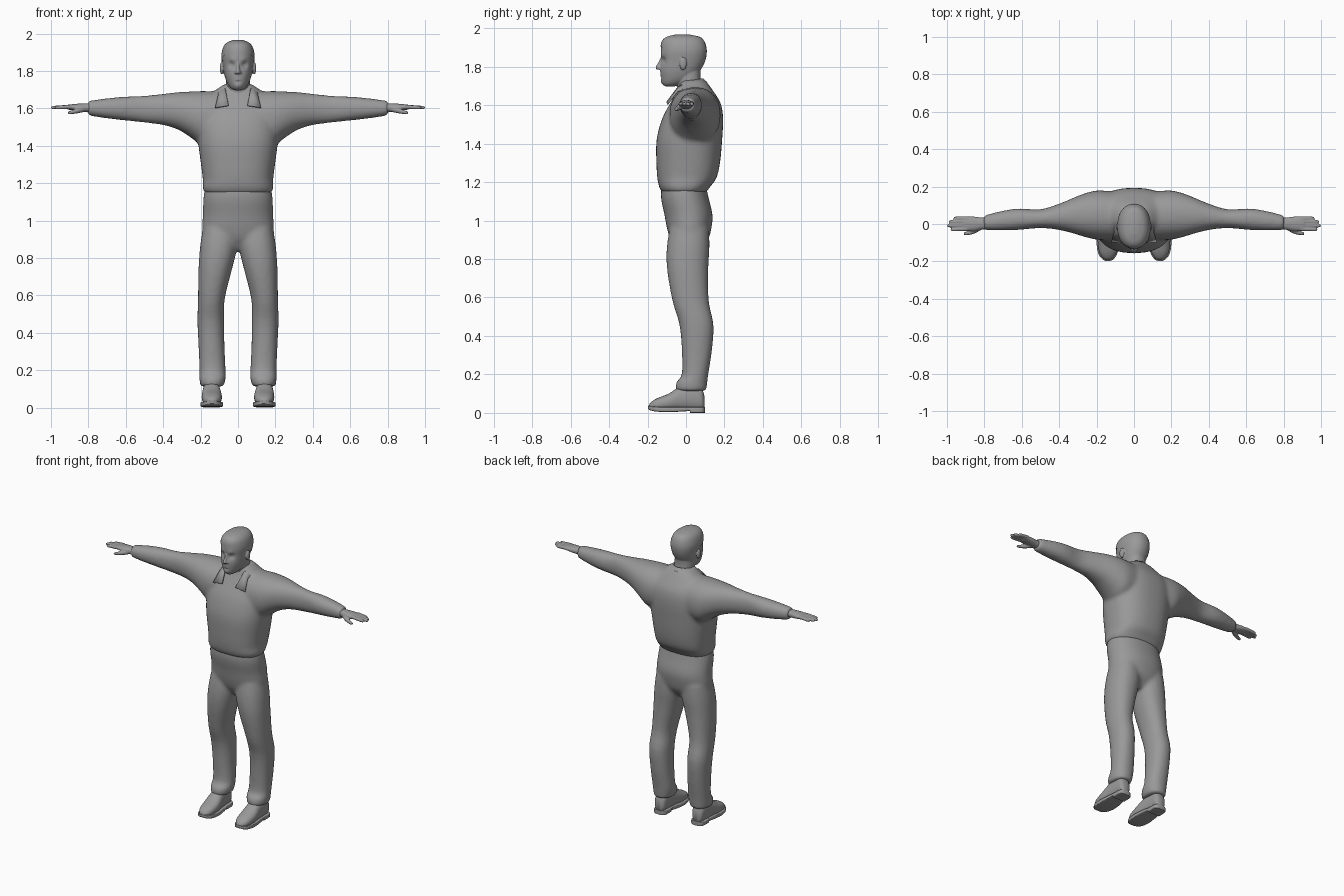
import bpy, bmesh, math
from mathutils import Vector

grey = bpy.data.materials.new("dark_grey")
grey.diffuse_color = (.32, .32, .32, 1)


def spline(p, t):
    """Catmull-Rom through the ring table p at parameter t."""
    i = min(int(t), len(p) - 2)
    f = t - i
    q = [p[max(0, min(len(p) - 1, i + k))] for k in (-1, 0, 1, 2)]
    return [0.5 * (2 * b + (c - a) * f + (2 * a - 5 * b + 4 * c - d) * f * f
                   + (3 * b - a - 3 * c + d) * f ** 3) for a, b, c, d in zip(*q)]


def loft(bm, axis, rings, n=32, steps=4, power=2.2, mirror=1):
    """Skin rings (position, a0, a1, b0, b1) along an axis; a, b are the next axes cyclically."""
    loops = []
    for s in range((len(rings) - 1) * steps + 1):
        pos, a0, a1, b0, b1 = spline(rings, s / steps)
        loop = []
        for k in range(n):
            ang = 2 * math.pi * k / n
            c, d = math.cos(ang), math.sin(ang)
            v = Vector((0, 0, 0))
            v[axis] = pos
            v[(axis + 1) % 3] = (a0 + a1) / 2 + (a1 - a0) / 2 * math.copysign(abs(c) ** (2 / power), c)
            v[(axis + 2) % 3] = (b0 + b1) / 2 + (b1 - b0) / 2 * math.copysign(abs(d) ** (2 / power), d)
            v.x *= mirror
            loop.append(bm.verts.new(v))
        loops.append(loop)
    for p, q in zip(loops, loops[1:]):
        for k in range(n):
            bm.faces.new((p[k], p[(k + 1) % n], q[(k + 1) % n], q[k]))
    bm.faces.new(loops[0])
    bm.faces.new(loops[-1])


def round_rings(rows):
    """Rows (z, half width, front y, back y) to symmetric rings."""
    return [(z, -w, w, f, b) for z, w, f, b in rows]


def ball(bm, centre, size):
    r = bmesh.ops.create_uvsphere(bm, u_segments=20, v_segments=12, radius=1)
    for v in r["verts"]:
        v.co = Vector([c + s * x for c, s, x in zip(centre, size, v.co)])


def push(bm, centre, radius, offset):
    """Soft sculpting brush."""
    for v in bm.verts:
        v.co += Vector(offset) * math.exp(-((v.co - Vector(centre)).length / radius) ** 2)


def finish(name, bm, voxel=0, smooth=0, angle=40):
    bmesh.ops.recalc_face_normals(bm, faces=bm.faces)
    me = bpy.data.meshes.new(name)
    bm.to_mesh(me)
    bm.free()
    me.materials.append(grey)
    ob = bpy.data.objects.new(name, me)
    bpy.context.collection.objects.link(ob)
    if voxel:  # weld the lofts into one skin
        m = ob.modifiers.new("weld", "REMESH")
        m.mode, m.voxel_size, m.use_smooth_shade = "VOXEL", voxel, True
        m = ob.modifiers.new("soften", "SMOOTH")
        m.factor, m.iterations = 0.5, smooth
    else:
        bpy.context.view_layer.objects.active = ob
        ob.select_set(True)
        bpy.ops.object.shade_smooth_by_angle(angle=math.radians(angle))
        ob.select_set(False)
    return ob


# Jacket: torso with blended sleeves
torso = [(1.145, .176, -.124, .105), (1.175, .19, -.14, .125), (1.22, .188, -.149, .158),
         (1.3, .198, -.154, .177), (1.42, .213, -.153, .188), (1.53, .217, -.124, .193),
         (1.61, .2, -.082, .18), (1.68, .14, -.045, .137), (1.73, .075, -.03, .1)]
sleeve = [(.08, -.085, .17, 1.42, 1.69), (.19, -.085, .18, 1.405, 1.693), (.26, -.07, .165, 1.45, 1.69),
          (.32, -.052, .142, 1.486, 1.687), (.4, -.032, .109, 1.511, 1.678), (.5, -.022, .079, 1.524, 1.668),
          (.62, -.032, .083, 1.537, 1.662), (.72, -.035, .067, 1.549, 1.652), (.803, -.033, .046, 1.562, 1.64)]
bm = bmesh.new()
loft(bm, 2, round_rings(torso), n=48, power=2.4)
for s in (1, -1):
    loft(bm, 0, sleeve, mirror=s)
    push(bm, (s * .2, .15, 1.2), .06, (0, .01, -.01))
finish("jacket", bm, .01, 14)

# Trousers: hips with two legs
hips = [(.84, .16, -.04, .07), (.9, .185, -.08, .115), (.96, .192, -.099, .132), (1.03, .188, -.112, .138),
        (1.12, .185, -.13, .117), (1.2, .172, -.125, .1)]
leg = [(.113, .076, .202, -.054, .107), (.16, .065, .207, -.05, .111), (.2, .066, .206, -.022, .116),
       (.33, .072, .211, -.022, .136), (.46, .074, .217, -.035, .143), (.58, .071, .214, -.07, .119),
       (.74, .032, .211, -.098, .116), (.86, .004, .203, -.1, .122), (.96, 0, .188, -.085, .12)]
bm = bmesh.new()
loft(bm, 2, round_rings(hips), n=48)
for s in (1, -1):
    loft(bm, 2, leg, mirror=s)
finish("trousers", bm, .01, 12)

# Head and neck: lofted skull with sculpted face
skull = [(1.697, .02, -.108, -.06), (1.712, .042, -.122, -.01), (1.74, .06, -.13, .045),
         (1.78, .073, -.134, .075), (1.83, .081, -.13, .098), (1.88, .085, -.131, .105),
         (1.925, .074, -.124, .094), (1.95, .052, -.1, .07), (1.962, .02, -.055, .02)]
bm = bmesh.new()
loft(bm, 2, round_rings(skull), n=56, steps=8)
push(bm, (0, -.13, 1.722), .02, (0, -.006, 0))
push(bm, (0, -.13, 1.742), .012, (0, .006, 0))
for s in (1, -1):
    push(bm, (s * .035, -.12, 1.833), .018, (0, .013, 0))
    push(bm, (s * .03, -.125, 1.858), .016, (0, -.004, 0))
    ball(bm, (s * .034, -.099, 1.832), (.014, .013, .01))
    ball(bm, (s * .087, -.015, 1.815), (.011, .019, .033))
    ball(bm, (s * .011, -.134, 1.792), (.009, .012, .008))
loft(bm, 2, [(1.785, -.011, .011, -.154, -.12), (1.797, -.012, .012, -.158, -.12),
             (1.825, -.008, .008, -.143, -.11), (1.85, -.007, .007, -.131, -.1)], n=16)
for z in (1.754, 1.765):
    ball(bm, (0, -.123, z), (.024, .012, .006))
loft(bm, 2, round_rings([(1.64, .075, -.045, .1), (1.7, .065, -.045, .083),
                         (1.75, .063, -.055, .075), (1.8, .06, -.06, .078)]))
finish("head", bm, .004, 4)

# Hair: swollen skull cut along the hairline
bm = bmesh.new()
loft(bm, 2, round_rings([(z + .004, w + .004, f - .003, b + .003) for z, w, f, b in skull[2:]]), n=56, steps=6)
bmesh.ops.bisect_plane(bm, geom=bm.verts[:] + bm.edges[:] + bm.faces[:], plane_co=(0, 0, 1.84),
                       plane_no=(0, .5, 1), clear_inner=True)
finish("hair", bm)

# Hands: palm, four fingers and a thumb
for s, side in ((1, "left"), (-1, "right")):
    bm = bmesh.new()
    loft(bm, 0, [(.76, -.026, .034, 1.575, 1.628), (.81, -.03, .034, 1.58, 1.627),
                 (.86, -.038, .04, 1.586, 1.625), (.91, -.034, .04, 1.594, 1.62)], mirror=s)
    for y0, y1, tip in ((-.026, -.03, .98), (-.006, -.009, 1.0), (.013, .012, .99), (.031, .03, .965)):
        rows = []
        for f, r in ((0, .011), (.5, .0105), (.9, .009), (1, .003)):
            y = y0 + (y1 - y0) * f
            z = 1.609 - .005 * f
            rows.append((.89 + (tip - .89) * f, y - r, y + r, z - r, z + r))
        loft(bm, 0, rows, n=14, mirror=s)
    loft(bm, 0, [(.815, -.03, .005, 1.583, 1.612), (.85, -.05, -.018, 1.575, 1.603),
                 (.885, -.059, -.036, 1.57, 1.592), (.908, -.06, -.044, 1.569, 1.583)], n=16, mirror=s)
    finish(side + "_hand", bm, .004, 3)

# Shoes: rounded upper on a flat sole and heel
upper = [(-.192, .026, .04, .128, .15), (-.182, .015, .056, .112, .167), (-.15, .012, .076, .093, .186),
         (-.09, .012, .1, .086, .194), (-.03, .012, .137, .093, .19), (.04, .012, .15, .1, .186),
         (.08, .012, .13, .105, .181), (.095, .02, .09, .12, .165)]
sole = [(-.198, .022, .038, .128, .15), (-.187, .014, .035, .108, .171), (-.155, .007, .032, .088, .192),
        (-.1, .004, .03, .079, .2), (-.04, .006, .03, .083, .196), (.02, .01, .03, .094, .19)]
heel = [(.02, 0, .03, .095, .19), (.08, 0, .03, .097, .187), (.098, 0, .03, .118, .168)]
for s, side in ((1, "left"), (-1, "right")):
    bm = bmesh.new()
    loft(bm, 1, upper, mirror=s, power=2.3)
    finish(side + "_shoe_upper", bm, angle=60)
    bm = bmesh.new()
    loft(bm, 1, sole, power=8, mirror=s)
    loft(bm, 1, heel, power=8, mirror=s)
    finish(side + "_shoe_sole", bm)

# Collar: strip folded around the neck, ending in two open points
inner = [(0, .088, 1.735), (.045, .073, 1.735), (.068, .02, 1.725), (.066, -.04, 1.695), (.05, -.1, 1.615)]
outer = [(0, .11, 1.716), (.07, .09, 1.71), (.108, .03, 1.697), (.106, -.045, 1.67), (.122, -.096, 1.603)]
bm = bmesh.new()
for s in (1, -1):
    a, b = [[bm.verts.new((s * x, y, z)) for x, y, z in row] for row in (inner, outer)]
    for k in range(4):
        bm.faces.new((a[k], a[k + 1], b[k + 1], b[k]))
bmesh.ops.remove_doubles(bm, verts=bm.verts, dist=.0005)
collar = finish("collar", bm)
m = collar.modifiers.new("thickness", "SOLIDIFY")
m.thickness, m.offset = .006, 0
